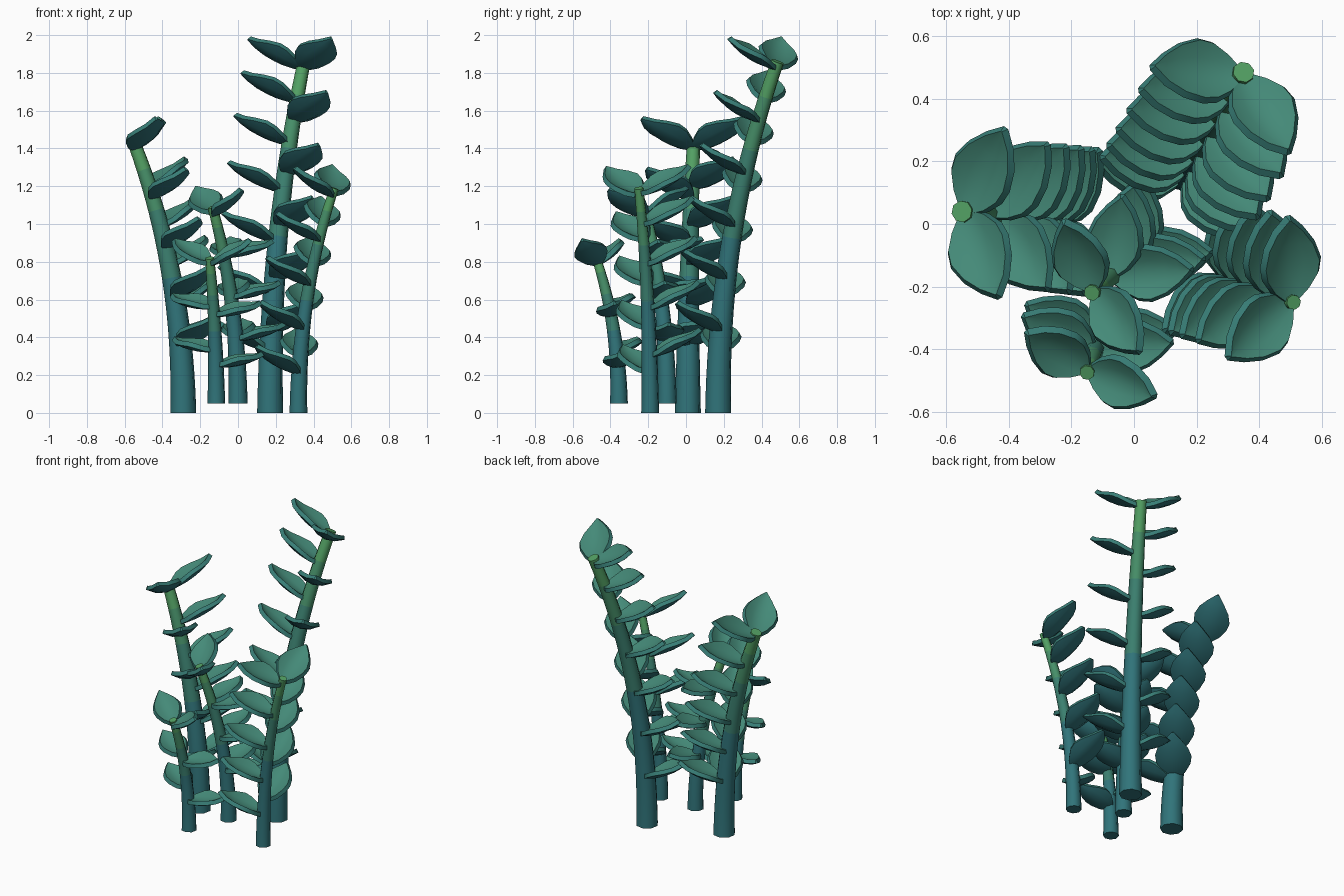
import bpy, bmesh, math
from mathutils import Vector

if "Cube" in bpy.data.objects:
    bpy.data.objects.remove(bpy.data.objects["Cube"])


def material(name, rgb):
    m = bpy.data.materials.new(name)
    m.diffuse_color = (*rgb, 1)
    m.use_nodes = True
    m.node_tree.nodes["Principled BSDF"].inputs["Base Color"].default_value = m.diffuse_color
    return m


TEAL = material("deep_teal", (0.030, 0.175, 0.195))
MID = material("mid_green", (0.044, 0.215, 0.160))
YOUNG = material("young_green", (0.062, 0.275, 0.140))
TIP = material("fresh_green", (0.085, 0.350, 0.125))
LEAF = material("leaf_green", (0.058, 0.252, 0.187))
RIM = material("leaf_rim_green", (0.040, 0.210, 0.185))


def finish(bm, name, mats):
    me = bpy.data.meshes.new(name)
    bm.to_mesh(me)
    bm.free()
    for m in mats:
        me.materials.append(m)
    ob = bpy.data.objects.new(name, me)
    bpy.context.collection.objects.link(ob)
    return ob


def shade(ob, degrees):
    bpy.context.view_layer.objects.active = ob
    ob.select_set(True)
    bpy.ops.object.shade_smooth_by_angle(angle=math.radians(degrees))
    ob.select_set(False)


def bend(base, tip, z):
    """Point and direction at height z of a stem that leans out more towards its tip."""
    def point(h):
        u = max(0, (h - base.z) / (tip.z - base.z))
        p = base.lerp(tip, u ** 2.1)
        p.z = h
        return p
    return point(z), (point(z + .02) - point(z - .02)).normalized()


# Octagonal tapering stem, coloured in four bands by height
def stem(name, base, tip, radius):
    bm = bmesh.new()
    n, steps, rings = 8, 20, []
    for i in range(steps + 1):
        t = i / steps
        c, d = bend(base, tip, base.z + (tip.z - base.z) * t)
        if i == 0:
            d = Vector((0, 0, 1))
        u = d.cross(Vector((0, 1, 0))).normalized()
        v = d.cross(u)
        angles = [k * math.tau / n + .2 for k in range(n)]
        rings.append([bm.verts.new(c + radius * (1 - t / 2) * (u * math.cos(a) + v * math.sin(a)))
                      for a in angles])
    for i in range(steps):
        for k in range(n):
            m = (k + 1) % n
            f = bm.faces.new((rings[i][k], rings[i][m], rings[i + 1][m], rings[i + 1][k]))
            t = (i + .5) / steps
            f.material_index = (t > .5) + (t > .75) + (t > .9)
    bm.faces.new(rings[0])
    bm.faces.new(rings[-1]).material_index = 3
    bmesh.ops.recalc_face_normals(bm, faces=bm.faces)
    shade(finish(bm, name, (TEAL, MID, YOUNG, TIP)), 50)


OUTLINE = ((0, .25), (.12, .62), (.3, .93), (.46, 1), (.66, .82), (.84, .47), (1, .03))


# One cupped pointed leaf rising from the stem
def add_leaf(bm, origin, tangent, azimuth, rise, length, offset):
    a, e = math.radians(azimuth), math.radians(rise)
    d = Vector((math.cos(a) * math.cos(e), math.sin(a) * math.cos(e), math.sin(e)))
    side = tangent.cross(d).normalized()
    up = d.cross(side)
    rows = []
    for t, w in OUTLINE:
        row = []
        for s in (-1, -.5, 0, .5, 1):
            h = length * (.13 * (s * w) ** 2 + .32 * (t - .45) ** 2 - .06)
            row.append(bm.verts.new(origin + d * (offset + t * length)
                                    + side * (s * w * length * .32) + up * h))
        rows.append(row)
    for p, q in zip(rows, rows[1:]):
        for k in range(4):
            f = bm.faces.new((p[k], q[k], q[k + 1], p[k + 1]))
            f.normal_update()
            if f.normal.dot(up) < 0:
                f.normal_flip()


# A stem with two columns of leaves, green on top and teal below
# column: top height, bottom height, count, azimuth of top leaf, azimuth of the rest
def plant(name, base, tip, radius, length, columns, crowding=1, low_rise=26):
    base, tip = Vector(base), Vector(tip)
    stem(name + "_stem", base, tip, radius)
    bm = bmesh.new()
    for j, (top, low, count, az_top, az_rest) in enumerate(columns):
        for i in range(count):
            s = (i / (count - 1)) ** (crowding if j == 0 else 1)
            c, d = bend(base, tip, top + (low - top) * s)
            add_leaf(bm, c, d, az_rest if i else az_top, low_rise if i else 27,
                     length, radius * .15)
    ob = finish(bm, name + "_leaves", (LEAF, TEAL, RIM))
    so = ob.modifiers.new("thickness", "SOLIDIFY")
    so.thickness = .026
    so.offset = -.7
    so.use_even_offset = True
    so.material_offset = 1
    so.material_offset_rim = 2
    # crisp rim between top and underside
    bpy.context.view_layer.objects.active = ob
    bpy.ops.object.modifier_apply(modifier=so.name)
    shade(ob, 35)


plant("tall", (.17, .17, 0), (.35, .485, 1.86), .07, .31,
      [(1.835, .34, 7, 175, 178), (1.835, .44, 6, -59, -53)], 1.2)
plant("left", (-.29, .01, 0), (-.55, .04, 1.43), .07, .315,
      [(1.41, .37, 6, 64, 49), (1.41, .36, 5, -68, -53)])
plant("right", (.32, -.19, 0), (.51, -.25, 1.19), .048, .29,
      [(1.17, .31, 5, 92, 94), (1.16, .22, 5, -138, -147)], 1.2)
plant("middle", (0, -.1, .05), (-.135, -.22, 1.09), .052, .26,
      [(1.07, .42, 4, 113, 81), (1.06, .4, 4, -54, 5)], low_rise=15)
plant("front", (-.115, -.355, .05), (-.15, -.475, .82), .048, .245,
      [(.8, .34, 3, 148, 153), (.8, .26, 3, -21, 5)], low_rise=12)
